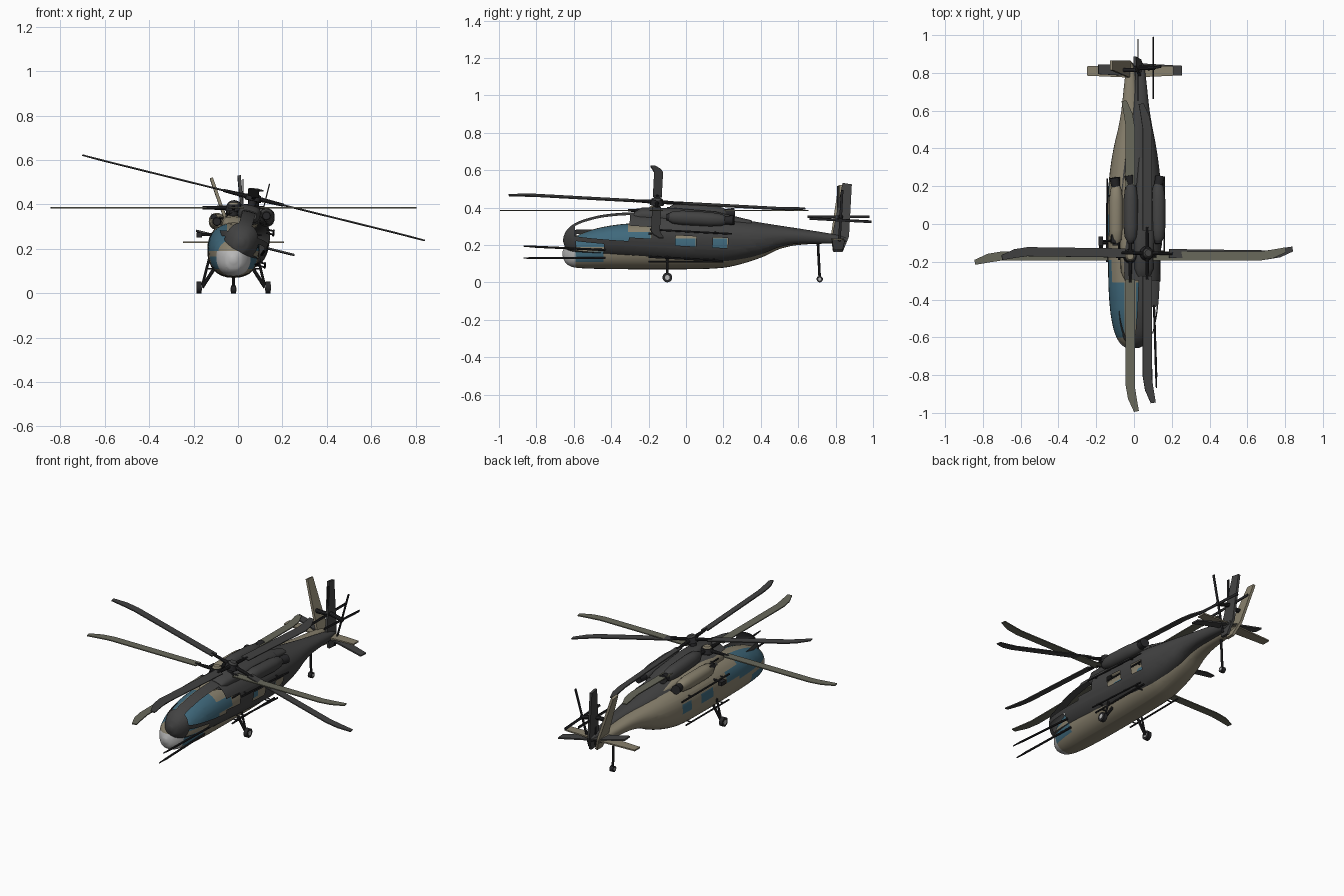
import bpy, bmesh, math
from mathutils import Matrix, Vector

cube = bpy.data.objects.get("Cube")
if cube:
    bpy.data.objects.remove(cube, do_unlink=True)


def material(name, rgb):
    m = bpy.data.materials.new(name)
    m.use_nodes = True
    m.diffuse_color = (*rgb, 1)
    m.node_tree.nodes["Principled BSDF"].inputs["Base Color"].default_value = (*rgb, 1)
    return m


TAN = material("tan_paint", (.25, .22, .155))
DARK = material("dark_grey_paint", (.055, .055, .055))
GLASS = material("blue_glass", (.05, .14, .2))
NOSE = material("pale_grey", (.48, .48, .48))
OLIVE = material("olive_blade", (.14, .14, .105))
BLACK = material("black_metal", (.02, .02, .022))

# y, half width, bottom, top
HULL = [(-.66, .012, .14, .165), (-.645, .04, .105, .2), (-.61, .068, .083, .235),
        (-.55, .09, .075, .265), (-.45, .107, .072, .295), (-.3, .116, .07, .315),
        (0, .118, .07, .32), (.2, .115, .078, .315), (.32, .102, .105, .305),
        (.42, .084, .14, .295), (.5, .065, .178, .287), (.6, .047, .2, .278),
        (.8, .025, .21, .257), (.85, .012, .22, .245)]


def finish(name, bm, mats, matrix, smooth=True):
    bmesh.ops.recalc_face_normals(bm, faces=bm.faces)
    bm.transform(matrix)
    mesh = bpy.data.meshes.new(name)
    bm.to_mesh(mesh)
    bm.free()
    for m in mats:
        mesh.materials.append(m)
    ob = bpy.data.objects.new(name, mesh)
    bpy.context.collection.objects.link(ob)
    if smooth:
        bpy.ops.object.select_all(action='DESELECT')
        ob.select_set(True)
        bpy.context.view_layer.objects.active = ob
        bpy.ops.object.shade_smooth_by_angle(angle=math.radians(35))
    return ob


def loft(bm, stations, sides=32, power=2.3, x=0):
    rings = []
    for y, w, lo, hi in stations:
        ring = []
        for i in range(sides):
            a = math.tau * i / sides
            c, s = math.cos(a), math.sin(a)
            ring.append(bm.verts.new((x + math.copysign(w * abs(c) ** (2 / power), c), y,
                        (lo + hi) / 2 + math.copysign((hi - lo) / 2 * abs(s) ** (2 / power), s))))
        rings.append(ring)
    for a, b in zip(rings, rings[1:]):
        for i in range(sides):
            j = (i + 1) % sides
            bm.faces.new((a[i], a[j], b[j], b[i]))
    bm.faces.new(rings[0])
    bm.faces.new(rings[-1])


def smooth_stations(stations, steps=4):
    out = []
    for i in range(len(stations) - 1):
        p = [Vector(stations[max(0, min(len(stations) - 1, i + k))]) for k in (-1, 0, 1, 2)]
        d1 = (p[2] - p[0]) / max(p[2][0] - p[0][0], .001) * (p[2][0] - p[1][0])
        d2 = (p[3] - p[1]) / max(p[3][0] - p[1][0], .001) * (p[2][0] - p[1][0])
        for s in range(steps):
            t = s / steps
            out.append((2*t**3 - 3*t*t + 1) * p[1] + (t**3 - 2*t*t + t) * d1
                       + (3*t*t - 2*t**3) * p[2] + (t**3 - t*t) * d2)
    return out + [Vector(stations[-1])]


def rod(bm, a, b, r, r2=None, sides=10):
    a, b = Vector(a), Vector(b)
    d = b - a
    m = Matrix.Translation((a + b) / 2) @ d.to_track_quat('Z', 'Y').to_matrix().to_4x4()
    bmesh.ops.create_cone(bm, cap_ends=True, segments=sides, radius1=r,
                          radius2=r if r2 is None else r2, depth=d.length, matrix=m)


def box(bm, centre, size):
    bmesh.ops.create_cube(bm, size=1, matrix=Matrix.Translation(centre) @ Matrix.Diagonal((*size, 1)))


def plate(bm, outline, offset):
    # Flat outline thickened symmetrically along offset
    o = Vector(offset)
    lo = [bm.verts.new(Vector(p) - o) for p in outline]
    hi = [bm.verts.new(Vector(p) + o) for p in outline]
    bm.faces.new(lo)
    bm.faces.new(hi)
    for i in range(len(lo)):
        j = (i + 1) % len(lo)
        bm.faces.new((lo[i], lo[j], hi[j], hi[i]))


def is_glass(c):
    x, y, z = abs(c.x), c.y, c.z
    windscreen = -.6 < y < -.31 and z > .19 and x > .03
    door = -.31 < y < -.19 and .21 < z < .27
    chin = -.59 < y < -.44 and .11 < z < .165
    cabin = .18 < z < .235 and (-.06 < y < .05 or .14 < y < .22)
    return windscreen or chin or ((door or cabin) and x > .05)


def helicopter(prefix, M, paint, blade_paint, radius, open_windows):
    # Hull, cut along the window borders
    bm = bmesh.new()
    loft(bm, smooth_stations(HULL))
    cuts = [((0, y, 0), (0, 1, 0)) for y in (-.6, -.59, -.44, -.31, -.19, -.06, .05, .14, .22)]
    cuts += [((0, 0, z), (0, 0, 1)) for z in (.11, .165, .18, .19, .21, .235, .27)]
    cuts += [((x, 0, 0), (1, 0, 0)) for x in (-.03, .03)]
    for co, no in cuts:
        bmesh.ops.bisect_plane(bm, geom=bm.verts[:] + bm.edges[:] + bm.faces[:], dist=1e-5,
                               plane_co=co, plane_no=no)
    panes = [f for f in bm.faces if is_glass(f.calc_center_median())]
    for f in bm.faces:
        c = f.calc_center_median()
        if c.y < -.59 and c.z < .19 and not open_windows:
            f.material_index = 2
    if open_windows:
        bmesh.ops.delete(bm, geom=panes, context='FACES')
    else:
        for f in panes:
            f.material_index = 1
    finish(prefix + "hull", bm, [paint, GLASS, NOSE], M)

    # Roof fairing and engine pods
    bm = bmesh.new()
    loft(bm, [(-.29, .035, .28, .318), (-.25, .05, .27, .345), (-.08, .055, .27, .352),
              (.15, .045, .27, .345), (.34, .025, .27, .31)], 20, 3)
    finish(prefix + "roof_fairing", bm, [paint], M)
    bm = bmesh.new()
    for s in (-1, 1):
        loft(bm, [(-.1, .022, .3, .345), (-.08, .032, .29, .357), (-.03, .037, .286, .362),
                  (.12, .037, .286, .362), (.18, .03, .292, .355), (.2, .022, .3, .345)], 18, 2.2, s * .075)
    finish(prefix + "engine_pods", bm, [paint], M)
    bm = bmesh.new()
    for s in (-1, 1):
        rod(bm, (s * .075, .19, .323), (s * .085, .245, .328), .022, .026, 16)
        rod(bm, (s * .075, -.115, .323), (s * .075, -.09, .323), .017, .022, 16)
    finish(prefix + "exhausts_and_intakes", bm, [BLACK], M)

    # Main rotor with swept tips
    hub = M @ Matrix.Translation((0, -.17, .385))
    bm = bmesh.new()
    r = radius
    outline = [(.12, -.024, 0), (r - .14, -.024, 0), (r - .07, -.012, 0), (r, .02, 0),
               (r - .005, .046, 0), (r - .08, .033, 0), (r - .14, .024, 0), (.12, .024, 0)]
    for k in range(4):
        start = len(bm.verts)
        plate(bm, outline, (0, 0, .003))
        bm.verts.ensure_lookup_table()
        bmesh.ops.rotate(bm, verts=bm.verts[start:], cent=(0, 0, 0), matrix=Matrix.Rotation(k * math.pi / 2, 3, 'Z'))
    finish(prefix + "main_rotor_blades", bm, [blade_paint], hub, False)
    bm = bmesh.new()
    rod(bm, (0, 0, -.06), (0, 0, .01), .018, sides=16)
    rod(bm, (0, 0, -.015), (0, 0, .015), .038, .03, 20)
    for k in range(4):
        d = Matrix.Rotation(k * math.pi / 2, 3, 'Z') @ Vector((1, 0, 0))
        rod(bm, d * .02, d * .14, .011, .007)
    finish(prefix + "rotor_hub", bm, [BLACK], hub)
    bm = bmesh.new()
    rod(bm, (0, 0, .014), (0, 0, .024), .026, .018, 20)
    finish(prefix + "hub_cap", bm, [paint], hub)

    # Canted fin and stabilizer
    bm = bmesh.new()
    plate(bm, [(.025, .785, .17), (-.007, .775, .25), (-.1, .815, .52), (-.1, .865, .515),
               (-.007, .865, .25), (.025, .835, .17)], (.007, 0, .002))
    finish(prefix + "tail_fin", bm, [paint], M, False)
    bm = bmesh.new()
    plate(bm, [(-.228, .785, .23), (0, .775, .23), (.228, .785, .23),
               (.228, .835, .23), (0, .845, .23), (-.228, .835, .23)], (0, 0, .004))
    finish(prefix + "stabilizer", bm, [paint], M, False)

    # Tail rotor
    bm = bmesh.new()
    rod(bm, (-.04, .815, .35), (.05, .815, .35), .012)
    box(bm, (.042, .815, .35), (.005, .33, .014))
    box(bm, (.042, .815, .35), (.005, .014, .33))
    finish(prefix + "tail_rotor", bm, [BLACK], M)

    # Nose probe, door rails, lower rails, hoist
    bm = bmesh.new()
    rod(bm, (.112, -.8, .13), (.1, -.43, .13), .006)
    rod(bm, (.113, -.87, .13), (.112, -.8, .13), .003, .006)
    for s in (-1, 1):
        rod(bm, (s * .124, -.2, .262), (s * .122, .24, .262), .005, sides=6)
        rod(bm, (s * .122, -.2, .11), (s * .12, .2, .11), .005, sides=6)
        for y in (-.15, .15):
            rod(bm, (s * .122, y, .262), (s * .09, y, .262), .004, sides=6)
            rod(bm, (s * .122, y, .11), (s * .08, y, .11), .004, sides=6)
    rod(bm, (-.09, -.09, .265), (-.16, -.09, .265), .006)
    box(bm, (-.155, -.09, .262), (.024, .045, .022))
    finish(prefix + "probe_and_rails", bm, [BLACK], M)


def landing_gear(M):
    legs, tyres, rims = bmesh.new(), bmesh.new(), bmesh.new()
    wheels = [(-.155, -.1, .026), (.155, -.1, .026), (0, .715, .017)]
    for x, y, r in wheels:
        rod(tyres, (x - .011, y, r), (x + .011, y, r), r, sides=20)
        rod(rims, (x - .013, y, r), (x + .013, y, r), r * .5, sides=14)
    for s in (-1, 1):
        rod(legs, (s * .075, -.1, .13), (s * .142, -.1, .026), .008)
        rod(legs, (s * .11, -.1, .155), (s * .142, -.1, .03), .006)
        rod(legs, (s * .142, -.1, .026), (s * .16, -.1, .026), .006)
    rod(legs, (0, .705, .215), (0, .715, .02), .007)
    finish("gear_legs", legs, [BLACK], M)
    finish("tyres", tyres, [BLACK], M)
    finish("wheel_rims", rims, [NOSE], M)


# Standing tan aircraft
base = Matrix.Translation((-.02, 0, 0))
helicopter("tan_", base, TAN, OLIVE, .825, False)
landing_gear(base)

# Overlapping dark aircraft, rolled and pitched about its rotor hub
tilt = (Matrix.Translation((.07, -.155, .43)) @ Matrix.Rotation(math.radians(-3.1), 4, 'X')
        @ Matrix.Rotation(math.radians(13.9), 4, 'Y') @ Matrix.Translation((0, .17, -.385)))
helicopter("dark_", tilt, DARK, DARK, .795, True)
